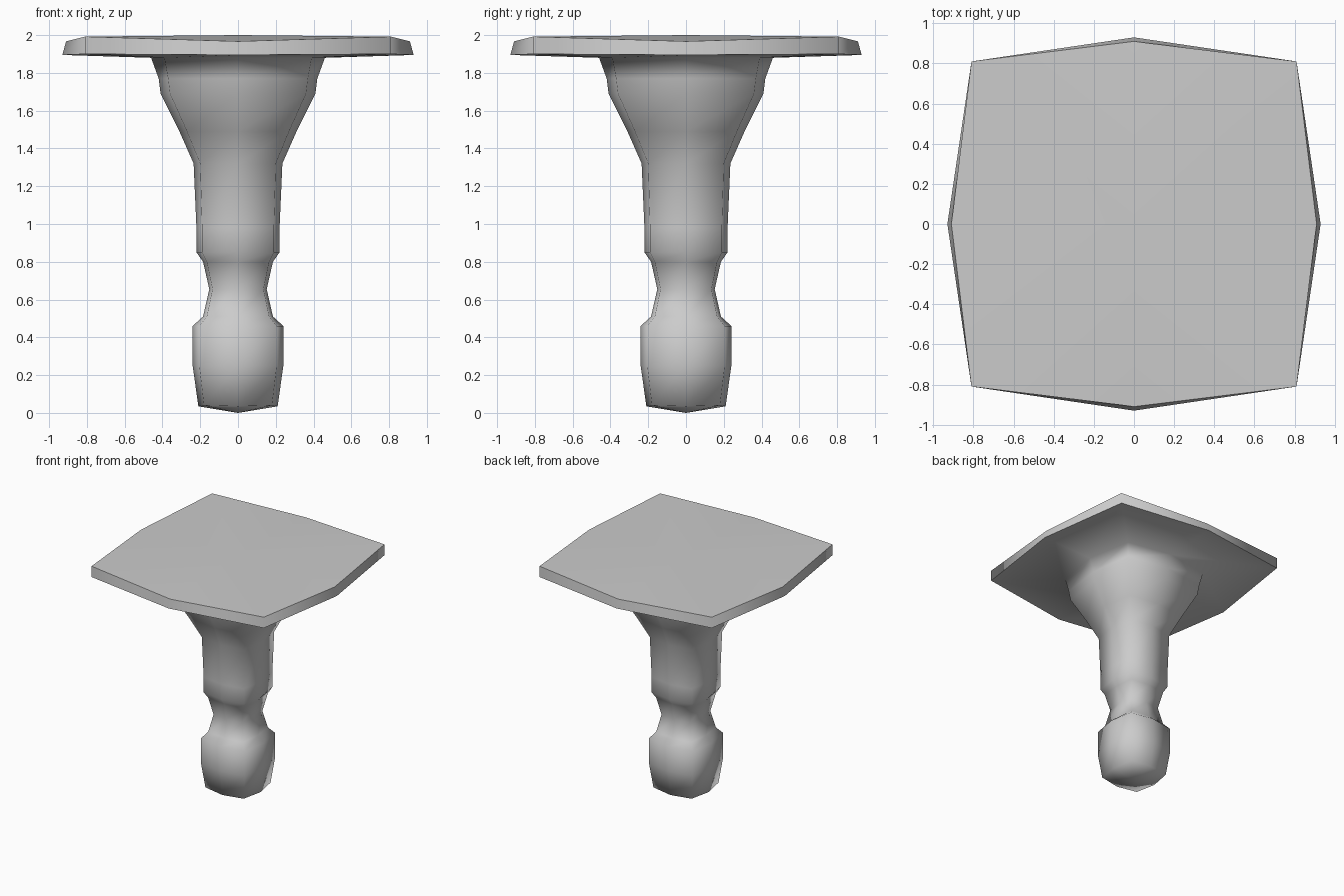
import bpy, bmesh, math

if "Cube" in bpy.data.objects:
    bpy.data.objects.remove(bpy.data.objects["Cube"])

# Profile from bottom to top: (side reach, corner reach, side height, corner height)
P = [(.21, .18, .035, .04), (.24, .205, .25, .25), (.24, .205, .46, .46),
     (.185, .165, .51, .51), (.152, .135, .655, .655), (.185, .165, .80, .80),
     (.22, .19, .85, .85), (.22, .19, .98, .98), (.235, .20, 1.32, 1.32),
     (.31, .27, 1.49, 1.49), (.41, .36, 1.69, 1.69), (.42, .37, 1.77, 1.77),
     (.46, .39, 1.88, 1.88), (.93, .81, 1.895, 1.9), (.91, .81, 1.967, 1.992)]

bm = bmesh.new()


def ring(side, corner, zs, zc):
    """Eight-point rounded square: side midpoints alternate with corners."""
    out = []
    for i in range(8):
        r, z = (side, zs) if i % 2 == 0 else (corner * math.sqrt(2), zc)
        a = i * math.pi / 4
        out.append(bm.verts.new((r * math.cos(a), r * math.sin(a), z)))
    return out


# Turned stem and square head as one skin
rings = [ring(*p) for p in P]
for lo, hi in zip(rings, rings[1:]):
    for i in range(8):
        j = (i + 1) % 8
        bm.faces.new((lo[i], lo[j], hi[j], hi[i]))

# Shallow pointed caps
bottom, top = bm.verts.new((0, 0, 0)), bm.verts.new((0, 0, 2))
for i in range(8):
    j = (i + 1) % 8
    bm.faces.new((bottom, rings[0][j], rings[0][i]))
    bm.faces.new((top, rings[-1][i], rings[-1][j]))
bmesh.ops.recalc_face_normals(bm, faces=bm.faces)

mesh = bpy.data.meshes.new("flat_headed_peg")
bm.to_mesh(mesh)
bm.free()
peg = bpy.data.objects.new("flat_headed_peg", mesh)
bpy.context.collection.objects.link(peg)
bpy.context.view_layer.objects.active = peg
peg.select_set(True)
bpy.ops.object.shade_smooth_by_angle(angle=math.radians(76))
